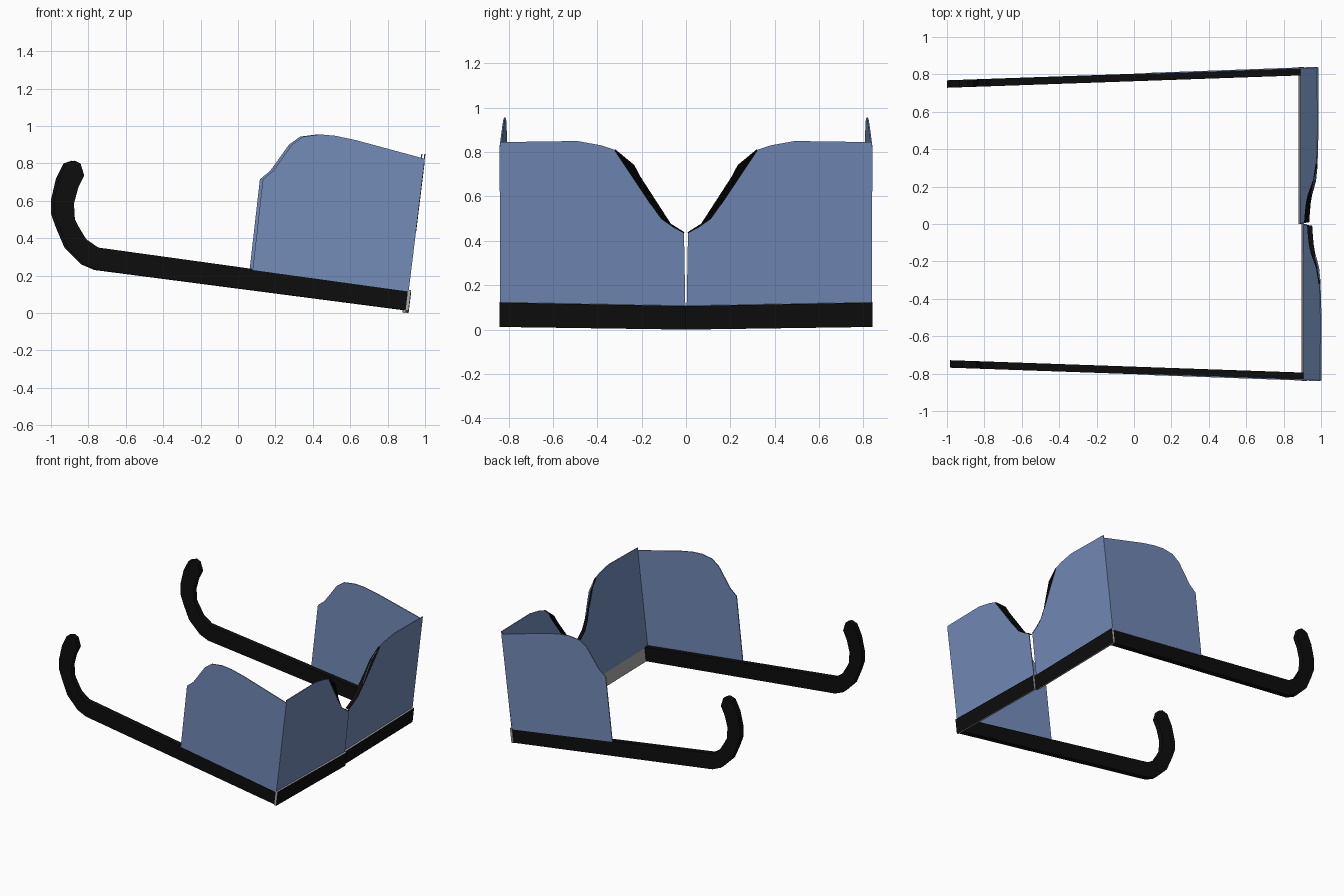
import bpy, bmesh

if "Cube" in bpy.data.objects:
    bpy.data.objects.remove(bpy.data.objects["Cube"])


def material(name, rgb):
    m = bpy.data.materials.new(name)
    m.diffuse_color = (*rgb, 1)
    m.use_nodes = True
    m.node_tree.nodes["Principled BSDF"].inputs["Base Color"].default_value = m.diffuse_color
    return m


black = material("black_plastic", (0.004, 0.004, 0.004))
blue = material("blue_lens", (0.17, 0.26, 0.48))
grey = material("grey_plastic", (0.4, 0.4, 0.4))


def slab(name, near, far, side, mats):
    """Solid between two matching outlines; the near cap gets the first material.
    side = +1 / -1 picks the half; the halves are offset slightly in x."""
    place = lambda p: (p[0] - 0.008 * side, p[1] * side, p[2])
    bm = bmesh.new()
    a = [bm.verts.new(place(p)) for p in near]
    b = [bm.verts.new(place(p)) for p in far]
    n = len(a)
    cap = bm.faces.new(a)
    rest = [bm.faces.new(b[::-1])]
    for i in range(n):
        j = (i + 1) % n
        rest.append(bm.faces.new((a[j], a[i], b[i], b[j])))
    for f in rest:
        f.material_index = len(mats) - 1
    cap.material_index = 0
    bmesh.ops.recalc_face_normals(bm, faces=bm.faces)
    me = bpy.data.meshes.new(name)
    bm.to_mesh(me)
    bm.free()
    for m in mats:
        me.materials.append(m)
    ob = bpy.data.objects.new(name, me)
    bpy.context.collection.objects.link(ob)


# Outline of the arm with its ear hook (x, z)
ARM = [(0.893, 0.015), (-0.76, 0.23), (-0.83, 0.26), (-0.92, 0.35), (-0.965, 0.455),
       (-0.992, 0.53), (-0.992, 0.605), (-0.965, 0.72), (-0.925, 0.80), (-0.88, 0.815),
       (-0.85, 0.80), (-0.83, 0.735), (-0.862, 0.67), (-0.885, 0.585), (-0.88, 0.50),
       (-0.865, 0.47), (-0.82, 0.395), (-0.755, 0.35), (0.907, 0.12)]

# Outline of the side shield (x, z)
SHIELD = [(0.07, 0.23), (0.125, 0.715), (0.18, 0.76), (0.28, 0.90), (0.34, 0.943),
          (0.43, 0.955), (0.51, 0.948), (0.62, 0.925), (0.99, 0.825), (0.903, 0.115)]

# Nose notch curve and half front lens (y, z)
NOSE = [(0.009, 0.437), (0.055, 0.462), (0.11, 0.50), (0.155, 0.563), (0.19, 0.643),
        (0.235, 0.74), (0.32, 0.81)]
LENS = [(0.003, 0.10)] + NOSE + [(0.38, 0.83), (0.49, 0.85), (0.838, 0.845), (0.838, 0.115)]


def lens_x(z):
    return 0.905 + 0.122 * (z - 0.12)


for side, tag in ((1, "left"), (-1, "right")):
    # Temple arm
    arm = lambda off: [(x, 0.783 + 0.035 * x + off, z) for x, z in ARM]
    slab("arm_" + tag, arm(0.02), arm(-0.02), side, [black])

    # Side shield standing on the arm
    sh = lambda off: [(x, 0.805 + 0.0357 * x + off, z) for x, z in SHIELD]
    slab("side_shield_" + tag, sh(0), sh(-0.007), side, [blue])

    # Front lens half
    lens = lambda off: [(lens_x(z) + off, y, z) for y, z in LENS]
    slab("front_lens_" + tag, lens(0), lens(-0.006), side, [blue])

    # Dark nose rim along the notch, narrowing towards the top
    count = len(NOSE) - 1
    outer = [(lens_x(z) + 0.001, y, z) for y, z in NOSE]
    inner = [(lens_x(z) - 0.026 + 0.016 * (i / count) ** 2, y, z)
             for i, (y, z) in enumerate(NOSE)]
    strip = outer + inner[::-1]
    slab("nose_rim_" + tag, [(x, y - 0.002, z + 0.002) for x, y, z in strip],
         [(x, y + 0.002, z - 0.002) for x, y, z in strip], side, [black])

    # Front bar half: black face outwards, grey body
    front = [(0.904, 0, 0.0), (0.904, 0.84, 0.012), (0.917, 0.84, 0.122), (0.917, 0, 0.106)]
    back = [(x - 0.016, y, z + 0.002) for x, y, z in front]
    slab("front_bar_" + tag, front, back, side, [black, grey])
